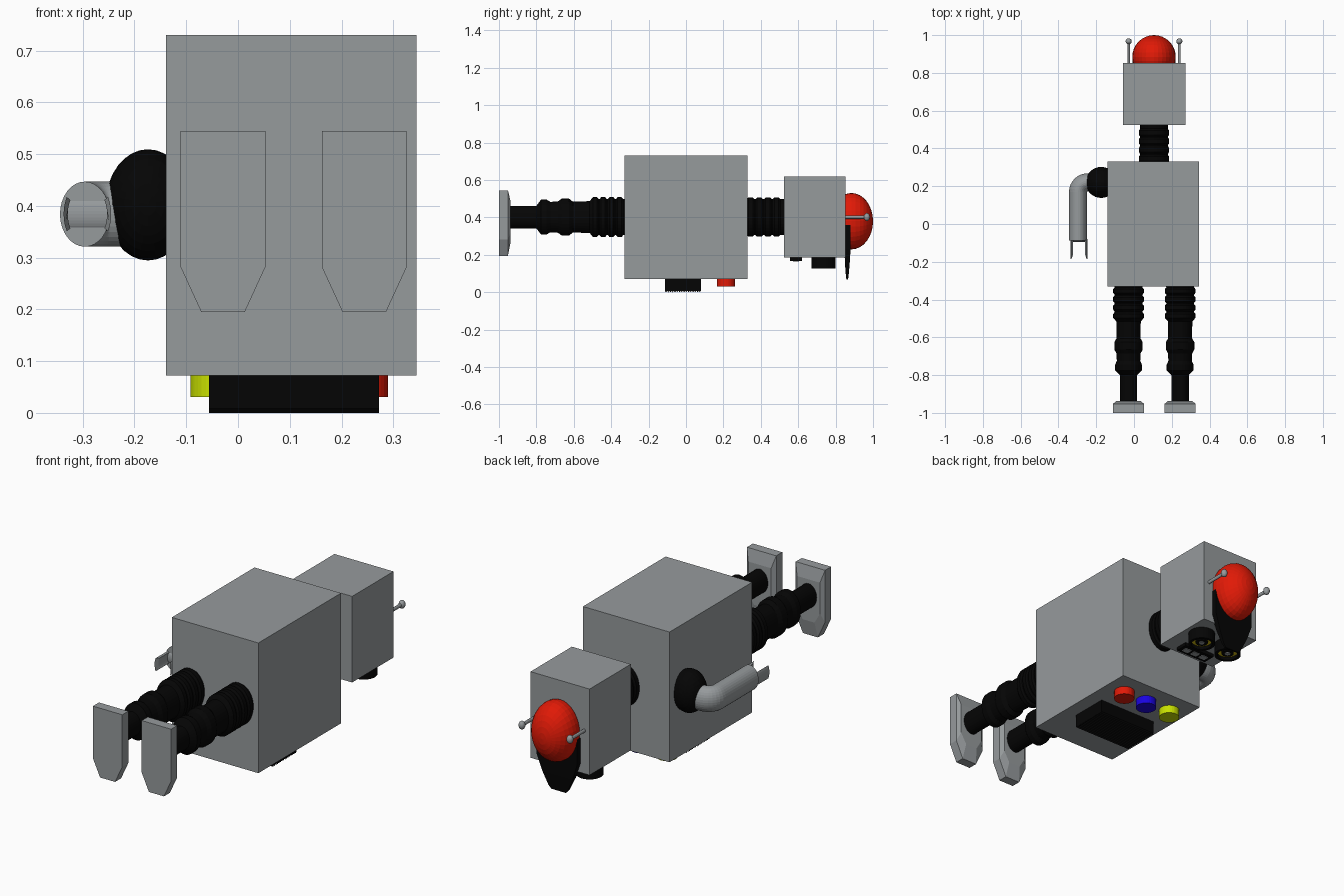
import bpy, bmesh
from math import sin, cos, pi, radians

if "Cube" in bpy.data.objects:
    bpy.data.objects.remove(bpy.data.objects["Cube"])

ST = 1.31    # the whole figure is deeper along z
CX = 0.106   # body centre line
CZ = 0.402   # limb centre height


def material(name, rgb):
    m = bpy.data.materials.new(name)
    m.diffuse_color = (*rgb, 1)
    m.use_nodes = True
    m.node_tree.nodes["Principled BSDF"].inputs["Base Color"].default_value = m.diffuse_color
    return m


STEEL = material("steel", (0.305, 0.325, 0.335))
BLACK = material("black", (0.0015, 0.0015, 0.0015))
RED = material("red", (0.75, 0.01, 0.002))
BLUE = material("blue", (0.01, 0.001, 0.75))
LIME = material("lime", (0.58, 0.75, 0.0))
YELLOW = material("yellow", (0.65, 0.5, 0.005))


def skin(name, rings, mat=STEEL):
    """Bridge equal-sized rings of points and cap both ends."""
    bm = bmesh.new()
    loops = [[bm.verts.new(p) for p in r] for r in rings]
    n = len(loops[0])
    for a, b in zip(loops, loops[1:]):
        for i in range(n):
            j = (i + 1) % n
            bm.faces.new((a[i], a[j], b[j], b[i]))
    bm.faces.new(loops[0])
    bm.faces.new(loops[-1])
    bmesh.ops.recalc_face_normals(bm, faces=bm.faces)
    me = bpy.data.meshes.new(name)
    bm.to_mesh(me)
    bm.free()
    ob = bpy.data.objects.new(name, me)
    bpy.context.collection.objects.link(ob)
    me.materials.append(mat)
    return ob


def box(name, x0, x1, y0, y1, z0, z1, mat=STEEL):
    return skin(name, [[(x0, y0, z), (x1, y0, z), (x1, y1, z), (x0, y1, z)] for z in (z0, z1)], mat)


ANG = [2 * pi * i / 32 for i in range(32)]


def lathe_y(name, x, z, profile, mat=STEEL):
    return skin(name, [[(x + r * cos(a), y, z + r * ST * sin(a)) for a in ANG] for y, r in profile], mat)


def lathe_z(name, x, y, profile, mat=STEEL):
    return skin(name, [[(x + r * cos(a), y + r * sin(a), z) for a in ANG] for z, r in profile], mat)


def ball(name, loc, r, mat=STEEL):
    bpy.ops.mesh.primitive_uv_sphere_add(segments=32, ring_count=16, radius=r, location=loc,
                                         rotation=(pi / 2, 0, 0))
    ob = bpy.context.object
    ob.name = name
    ob.scale = (1, ST, 1)
    ob.data.materials.append(mat)
    return ob


def ribs(start, step, count, big, small):
    """Stepped bellows profile."""
    out = []
    for i in range(count):
        y = start + i * step
        out += [(y, small), (y + step * .2, big), (y + step * .7, big), (y + step * .9, small)]
    return out


# Torso and head
box("torso", -0.139, 0.345, -0.33, 0.33, 0.072, 0.73)
box("head", -0.058, 0.272, 0.523, 0.853, 0.185, 0.62)
lathe_y("neck", CX, CZ, [(0.32, 0.074)] + ribs(0.325, 0.046, 4, 0.08, 0.073) + [(0.535, 0.073)], BLACK)

# Legs and feet
leg = ([(-0.32, 0.075)] + ribs(-0.335, -0.044, 4, 0.081, 0.073)
       + [(-0.515, 0.065), (-0.605, 0.063), (-0.625, 0.075), (-0.665, 0.075), (-0.685, 0.064),
          (-0.725, 0.062), (-0.745, 0.071), (-0.775, 0.071), (-0.80, 0.046), (-0.945, 0.046)])
foot = [(-.082, .545), (.082, .545), (.082, .282), (.042, .195), (-.042, .195), (-.082, .282)]
for side, x in (("left", -0.029), ("right", 0.244)):
    lathe_y(side + "_leg", x, CZ, leg, BLACK)
    skin(side + "_foot", [[(x + px * sx, y, 0.39 + (pz - 0.39) * sz) for px, pz in foot]
                          for y, sx, sz in ((-1, 1, 1), (-0.952, 1, 1), (-0.937, 0.78, 0.6))])

# Shoulder and bent arm
ball("shoulder", (-0.174, 0.22, CZ), 0.082, BLACK)
AX, AZ, R = -0.296, 0.384, 0.048
path = [(-0.20, 0.22, 0)]
path += [(-0.246 - 0.05 * sin(t), 0.17 + 0.05 * cos(t), t) for t in [i * pi / 16 for i in range(9)]]
path += [(AX, -0.088, pi / 2)]
skin("arm", [[(x - R * cos(a) * sin(t), y + R * cos(a) * cos(t), AZ + R * ST * sin(a)) for a in ANG]
             for x, y, t in path])

# Gripper: cross bar and two curved prongs
GX = -0.291
skin("gripper_bar", [[(x, -0.078 + 0.016 * cos(a), AZ + 0.033 * sin(a)) for a in ANG]
                     for x in (GX - 0.038, GX + 0.038)])
arc = [radians(-30 + 60 * i / 6) for i in range(7)]
for side, s in (("left", -1), ("right", 1)):
    sect = [(0.046, a) for a in arc] + [(0.038, a) for a in reversed(arc)]
    skin(side + "_gripper_prong",
         [[(GX + s * r * cos(a), y - tip * (r > 0.04), AZ + r * 1.44 * sin(a)) for r, a in sect]
          for y, tip in ((-0.08, 0), (-0.165, 0.02))])

# Cap with peak
ball("cap", (CX, 0.885, 0.38), 0.115, RED)
peak = [(0.36, 0.113, 0.847, 0.880), (0.23, 0.113, 0.847, 0.880), (0.15, 0.085, 0.850, 0.875),
        (0.085, 0.055, 0.855, 0.869), (0.067, 0.04, 0.858, 0.866)]
skin("cap_peak", [[(CX - w, y0, z), (CX + w, y0, z), (CX + w, y1, z), (CX - w, y1, z)]
                  for z, w, y0, y1 in peak], BLACK)

# Antennas and eyes
for side, s in (("left", -1), ("right", 1)):
    x = CX + s * 0.134
    lathe_y(side + "_antenna", x, CZ, [(0.85, 0.007), (0.96, 0.007)])
    ball(side + "_antenna_tip", (x, 0.967, CZ), 0.016)
    x = CX + s * 0.082
    lathe_z(side + "_eye_rim", x, 0.735, [(0.2, 0.064), (0.126, 0.064), (0.126, 0.05), (0.15, 0.05)], BLACK)
    lathe_z(side + "_iris", x, 0.735, [(0.152, 0.049), (0.142, 0.049)], YELLOW)
    lathe_z(side + "_pupil", x, 0.735, [(0.15, 0.03), (0.134, 0.03)], BLACK)
    lathe_z(side + "_eye_glint", x, 0.735, [(0.14, 0.014), (0.13, 0.014)])

# Mouth with teeth
box("mouth", CX - 0.088, CX + 0.088, 0.555, 0.62, 0.168, 0.2, BLACK)
for i in (-1, 0, 1):
    x = CX + i * 0.052
    box("tooth", x - 0.018, x + 0.018, 0.572, 0.603, 0.165, 0.175)

# Ridged chest panel
n, y0, step = 16, -0.113, 0.193 / 16
saw = [(y0, 0.08)] + [p for i in range(n) for p in
                      ((y0 + i * step, 0.008), (y0 + (i + .5) * step, 0.0))]
saw += [(0.08, 0.008), (0.08, 0.08)]
skin("chest_panel", [[(x, y, z) for y, z in saw] for x in (-0.056, 0.272)], BLACK)

# Chest buttons
for name, x, mat in (("red", 0.241, RED), ("blue", 0.103, BLUE), ("yellow", -0.043, LIME)):
    lathe_z(name + "_button", x, 0.214, [(0.08, 0.049), (0.031, 0.049)], mat)
